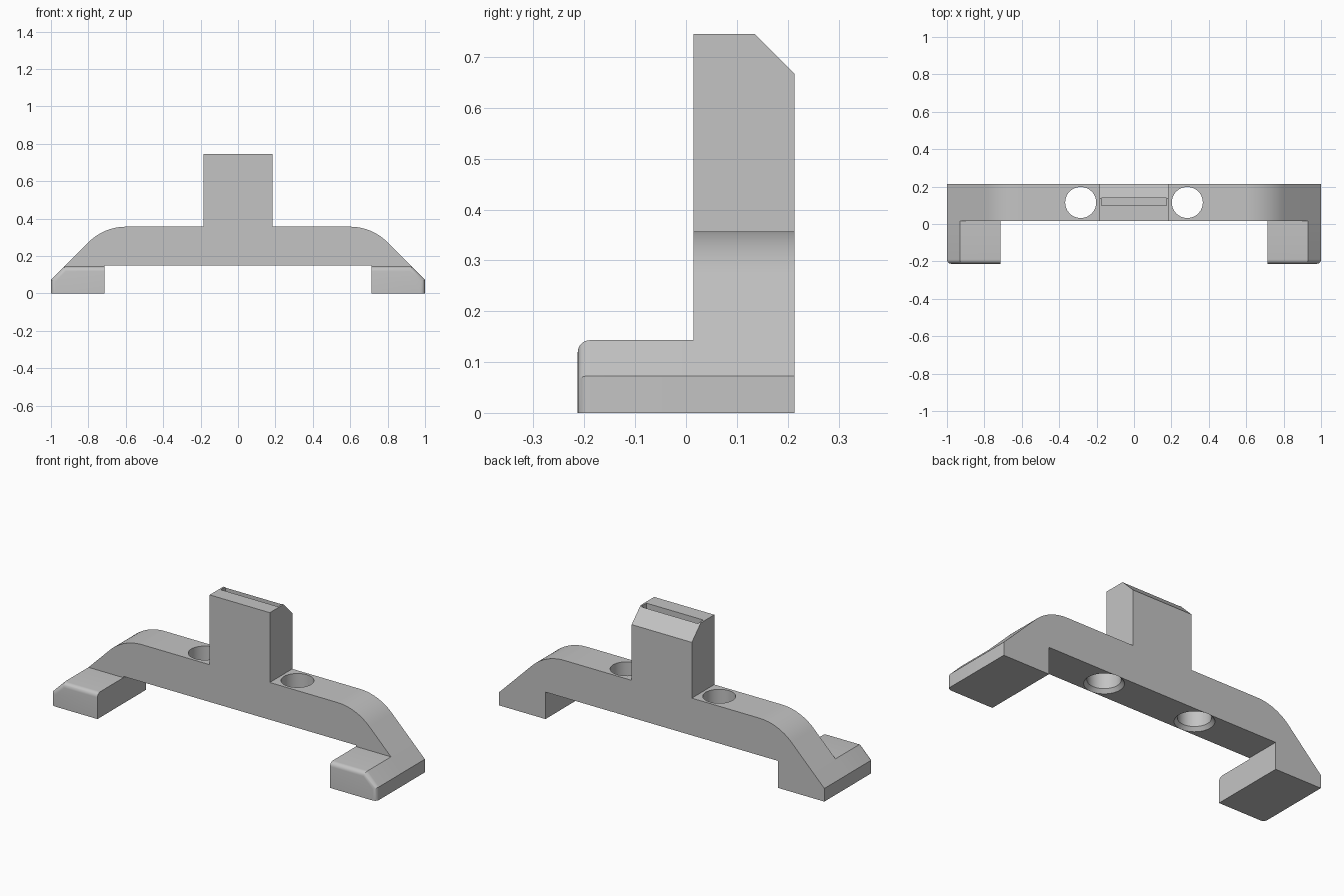
import bpy, bmesh, math
from mathutils import Matrix, Vector

cube = bpy.data.objects.get("Cube")
if cube:
    bpy.data.objects.remove(cube, do_unlink=True)

# Single grey finish
grey = bpy.data.materials.new("plain_grey")
grey.use_nodes = True
colour = (0.55, 0.55, 0.55, 1)
grey.diffuse_color = colour
grey.node_tree.nodes["Principled BSDF"].inputs["Base Color"].default_value = colour

FRONT, BAR_FRONT, BACK = -0.213, 0.015, 0.213
BAR_TOP, BAR_UNDER = 0.357, 0.15
EDGE, INNER = 0.073, 0.715          # end-face height, inner wall of the feet
FOOT_TOP = 0.143


def to_object(bm, name):
    bmesh.ops.recalc_face_normals(bm, faces=bm.faces[:])
    mesh = bpy.data.meshes.new(name)
    bm.to_mesh(mesh)
    bm.free()
    mesh.materials.append(grey)
    obj = bpy.data.objects.new(name, mesh)
    bpy.context.collection.objects.link(obj)
    return obj


def prism(points, depth):
    """Extrude a closed 3D outline along a vector."""
    bm = bmesh.new()
    face = bm.faces.new([bm.verts.new(p) for p in points])
    out = bmesh.ops.extrude_face_region(bm, geom=[face])
    moved = [v for v in out["geom"] if isinstance(v, bmesh.types.BMVert)]
    bmesh.ops.translate(bm, vec=Vector(depth), verts=moved)
    bmesh.ops.recalc_face_normals(bm, faces=bm.faces[:])
    return bm


def cut(obj, cutter):
    """Subtract a cutter, bake the result and discard the cutter."""
    mod = obj.modifiers.new("cut", "BOOLEAN")
    mod.operation, mod.solver, mod.object = "DIFFERENCE", "EXACT", cutter
    bpy.context.view_layer.update()
    graph = bpy.context.evaluated_depsgraph_get()
    mesh = bpy.data.meshes.new_from_object(obj.evaluated_get(graph))
    obj.modifiers.clear()
    obj.data = mesh
    bpy.data.objects.remove(cutter, do_unlink=True)


def cone(name, r_low, r_high, x, y, z_low, z_high):
    bm = bmesh.new()
    bmesh.ops.create_cone(bm, cap_ends=True, segments=48, radius1=r_low, radius2=r_high,
                          depth=z_high - z_low,
                          matrix=Matrix.Translation((x, y, (z_low + z_high) / 2)))
    return to_object(bm, name)


# Bridge bar: 45 degree shoulders blended into the flat top by an arc
radius, arc_x = 0.28, 0.6
half = [(INNER, BAR_UNDER), (INNER, 0), (1, 0), (1, EDGE)]
for i in range(13):
    a = math.radians(45 * (1 - i / 12))
    half.append((arc_x + radius * math.sin(a), BAR_TOP - radius * (1 - math.cos(a))))
outline = half + [(-x, z) for x, z in reversed(half)]
bar = to_object(prism([(x, BAR_FRONT, z) for x, z in outline],
                      (0, BACK - BAR_FRONT, 0)), "bridge_bar")

# Screw holes with a countersink on the underside
for x in (-0.285, 0.285):
    y = 0.115
    cut(bar, cone("hole_cutter", 0.083, 0.083, x, y, 0, 0.5))
    cut(bar, cone("countersink_cutter", 0.107, 0.083, x, y, BAR_UNDER - 0.01, BAR_UNDER + 0.02))

# Feet reaching forward, with rounded front edges
for side, name in ((1, "left_foot"), (-1, "right_foot")):
    shape = [(INNER, 0), (1, 0), (1, EDGE), (1 - FOOT_TOP + EDGE, FOOT_TOP), (INNER, FOOT_TOP)]
    bm = prism([(side * x, FRONT, z) for x, z in shape], (0, BAR_FRONT - FRONT, 0))
    rounded = []
    for e in bm.edges:
        at_front = all(abs(v.co.y - FRONT) < 1e-4 for v in e.verts)
        at_base = all(v.co.z < 1e-4 for v in e.verts)
        at_inner = all(abs(abs(v.co.x) - INNER) < 1e-4 for v in e.verts)
        if at_front and not at_base and not at_inner:
            rounded.append(e)
    bmesh.ops.bevel(bm, geom=rounded, offset=0.024, segments=6, profile=0.5, affect="EDGES")
    to_object(bm, name)

# Upright post with chamfered back edge and a narrow slot in its top
post_half, post_top = 0.185, 0.745
side_shape = [(BAR_FRONT, BAR_TOP), (BACK, BAR_TOP), (BACK, 0.667), (0.135, post_top),
              (BAR_FRONT, post_top)]
post = to_object(prism([(-post_half, y, z) for y, z in side_shape],
                       (2 * post_half, 0, 0)), "upright_post")
slot = [(-0.175, 0.098, 0.55), (0.175, 0.098, 0.55), (0.175, 0.14, 0.55), (-0.175, 0.14, 0.55)]
cut(post, to_object(prism(slot, (0, 0, 0.3)), "slot_cutter"))

# Smooth curved surfaces, keep edges crisp
for obj in bpy.context.view_layer.objects:
    obj.select_set(obj.name in {"bridge_bar", "left_foot", "right_foot", "upright_post"})
bpy.context.view_layer.objects.active = bar
bpy.ops.object.shade_smooth_by_angle(angle=math.radians(25))
